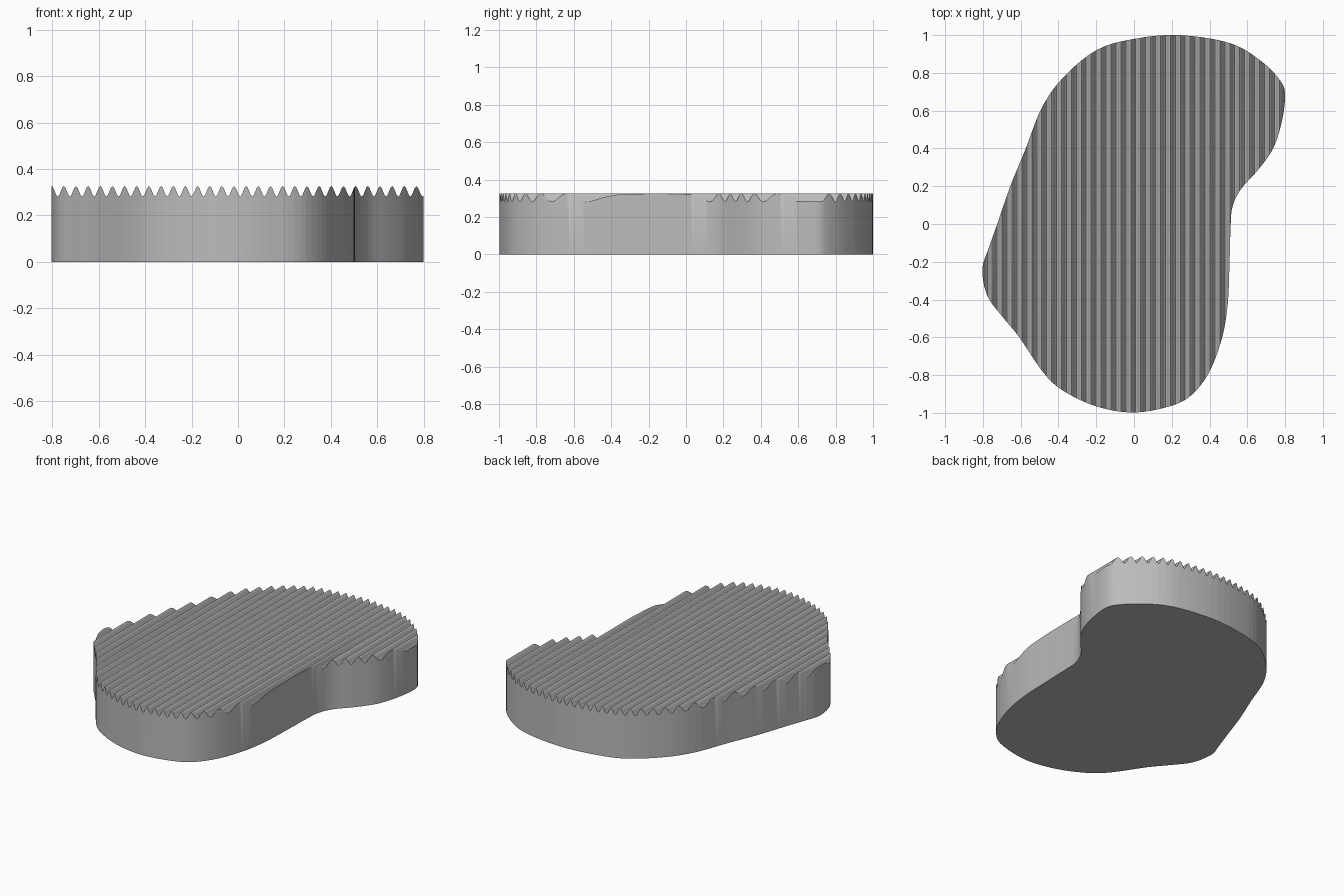
import bpy, bmesh, math
from mathutils import Vector

cube = bpy.data.objects.get("Cube")
if cube:
    bpy.data.objects.remove(cube, do_unlink=True)

grey = bpy.data.materials.new("plain grey")
grey.use_nodes = True
colour = (0.5, 0.5, 0.5, 1)
grey.diffuse_color = colour
grey.node_tree.nodes["Principled BSDF"].inputs["Base Color"].default_value = colour

# Control points of the kidney-shaped outline, clockwise from the back
OUTLINE = [
    (.24, 1), (.51, .957), (.676, .86), (.777, .755), (.8, .676), (.78, .53),
    (.734, .395), (.655, .284), (.565, .183), (.522, .093), (.512, 0),
    (.506, -.2), (.496, -.427), (.464, -.61), (.395, -.79), (.294, -.915),
    (.16, -.973), (-.02, -.998), (-.21, -.962), (-.384, -.877), (-.485, -.78),
    (-.607, -.6), (-.697, -.49), (-.777, -.38), (-.803, -.24), (-.77, -.13),
    (-.724, 0), (-.655, .2), (-.575, .395), (-.49, .612), (-.38, .77),
    (-.2, .92), (0, .98)]
LEFT, PITCH, STEPS = -.803, .0524, 8
MID, AMP = .304, .0225


def smooth_loop(points, steps):
    """Closed Catmull-Rom curve through the points."""
    pts = [Vector(p) for p in points]
    n, out = len(pts), []
    for i in range(n):
        a, b, c, d = (pts[(i + k) % n] for k in (-1, 0, 1, 2))
        for s in range(steps):
            t = s / steps
            out.append(b + (c - a) * t / 2 + (a * 2 - b * 5 + c * 4 - d) * t**2 / 2
                       + (b * 3 - a - c * 3 + d) * t**3 / 2)
    return out


def ridge_height(x):
    """Cosine ridges, straight between the cut lines so each strip is flat."""
    u = (x - LEFT) / PITCH * STEPS
    k = math.floor(u + 1e-4)
    f = max(u - k, 0)
    lo, hi = (math.cos(math.tau * j / STEPS) for j in (k, k + 1))
    return MID + AMP * (lo + (hi - lo) * f)


# Flat outline, cut into strips along the ridges
bm = bmesh.new()
bm.faces.new([bm.verts.new((p.x, p.y, 0)) for p in smooth_loop(OUTLINE, 5)])
x = LEFT + PITCH / STEPS
while x < .8:
    bmesh.ops.bisect_plane(bm, geom=bm.verts[:] + bm.edges[:] + bm.faces[:], dist=1e-5,
                           plane_co=(x, 0, 0), plane_no=(1, 0, 0))
    x += PITCH / STEPS

# Raise the ridged top from the flat base
base = bm.faces[:]
top = bmesh.ops.extrude_face_region(bm, geom=base, use_keep_orig=True)
for v in top["geom"]:
    if isinstance(v, bmesh.types.BMVert):
        v.co.z = ridge_height(v.co.x)
bmesh.ops.dissolve_faces(bm, faces=base)
bmesh.ops.recalc_face_normals(bm, faces=bm.faces[:])

mesh = bpy.data.meshes.new("ridged_pad")
bm.to_mesh(mesh)
bm.free()
mesh.materials.append(grey)
pad = bpy.data.objects.new("ridged_pad", mesh)
bpy.context.collection.objects.link(pad)
bpy.context.view_layer.objects.active = pad
pad.select_set(True)
bpy.ops.object.shade_smooth_by_angle(angle=math.radians(30))
